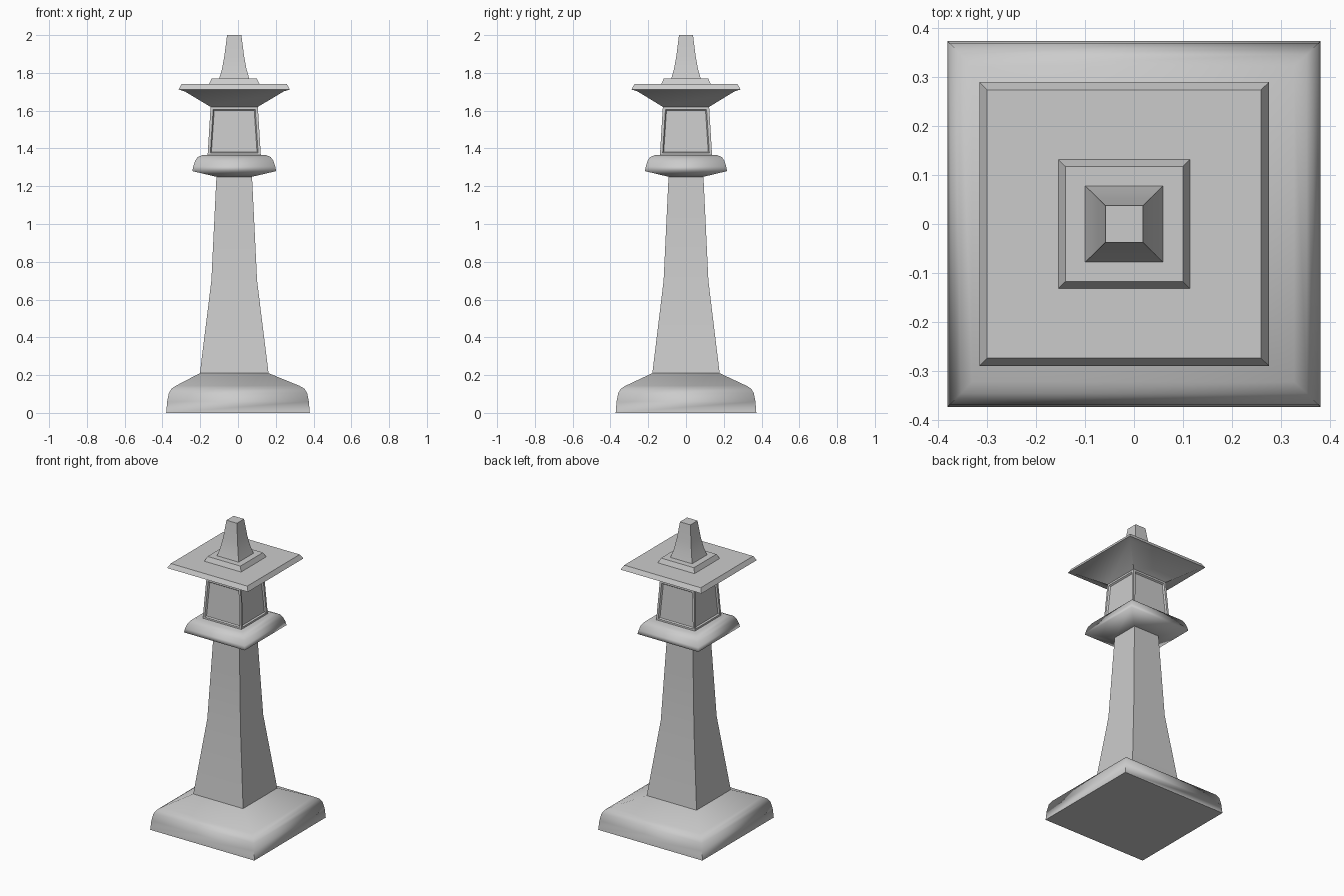
import bpy, bmesh, math

if "Cube" in bpy.data.objects:
    bpy.data.objects.remove(bpy.data.objects["Cube"])


def loft(name, rings, angle=30, panels=False):
    """Stack square rings (half width, z, x centre) into a closed solid."""
    bm = bmesh.new()
    loops = []
    for h, z, cx in rings:
        hy = h * 0.98
        loops.append([bm.verts.new((cx + sx * h, sy * hy, z))
                      for sx, sy in ((-1, -1), (1, -1), (1, 1), (-1, 1))])
    sides = []
    for a, b in zip(loops, loops[1:]):
        for i in range(4):
            j = (i + 1) % 4
            sides.append(bm.faces.new((a[i], a[j], b[j], b[i])))
    bm.faces.new(loops[0][::-1])
    bm.faces.new(loops[-1])
    bm.normal_update()
    if panels:
        # Frame around each side, then a bevelled recess
        bmesh.ops.inset_individual(bm, faces=sides, thickness=0.02, depth=0)
        bmesh.ops.inset_individual(bm, faces=sides, thickness=0.008, depth=-0.01)
    me = bpy.data.meshes.new(name)
    bm.to_mesh(me)
    bm.free()
    ob = bpy.data.objects.new(name, me)
    bpy.context.collection.objects.link(ob)
    bpy.ops.object.select_all(action='DESELECT')
    ob.select_set(True)
    bpy.context.view_layer.objects.active = ob
    bpy.ops.object.shade_smooth_by_angle(angle=math.radians(angle))
    return ob


def upright(*profile, c=-0.02):
    return [(h, z, c) for h, z in profile]


# Rounded plinth, its top slightly off centre
loft("base", [(0.38, 0, 0), (0.375, 0.06, 0), (0.366, 0.105, 0),
              (0.352, 0.128, 0), (0.328, 0.143, -0.002),
              (0.182, 0.21, -0.02)], angle=89.5)

# Tapering pillar
loft("pillar", upright((0.182, 0.208), (0.121, 0.70), (0.104, 1.05), (0.094, 1.255)))

# Rounded collar under the lamp
loft("collar", upright((0.094, 1.25), (0.222, 1.28), (0.217, 1.305), (0.207, 1.335),
                       (0.193, 1.355), (0.167, 1.365)), angle=89.5)

# Lamp housing with recessed panels
loft("lamp_housing", upright((0.141, 1.362), (0.125, 1.622)), panels=True)

# Wide flared roof
loft("roof", upright((0.125, 1.62), (0.262, 1.702), (0.295, 1.712), (0.279, 1.74)))

# Step and finial
loft("roof_step", upright((0.135, 1.738), (0.12, 1.77)))
loft("finial", upright((0.08, 1.768), (0.065, 1.82), (0.052, 1.89), (0.038, 2.0)))
